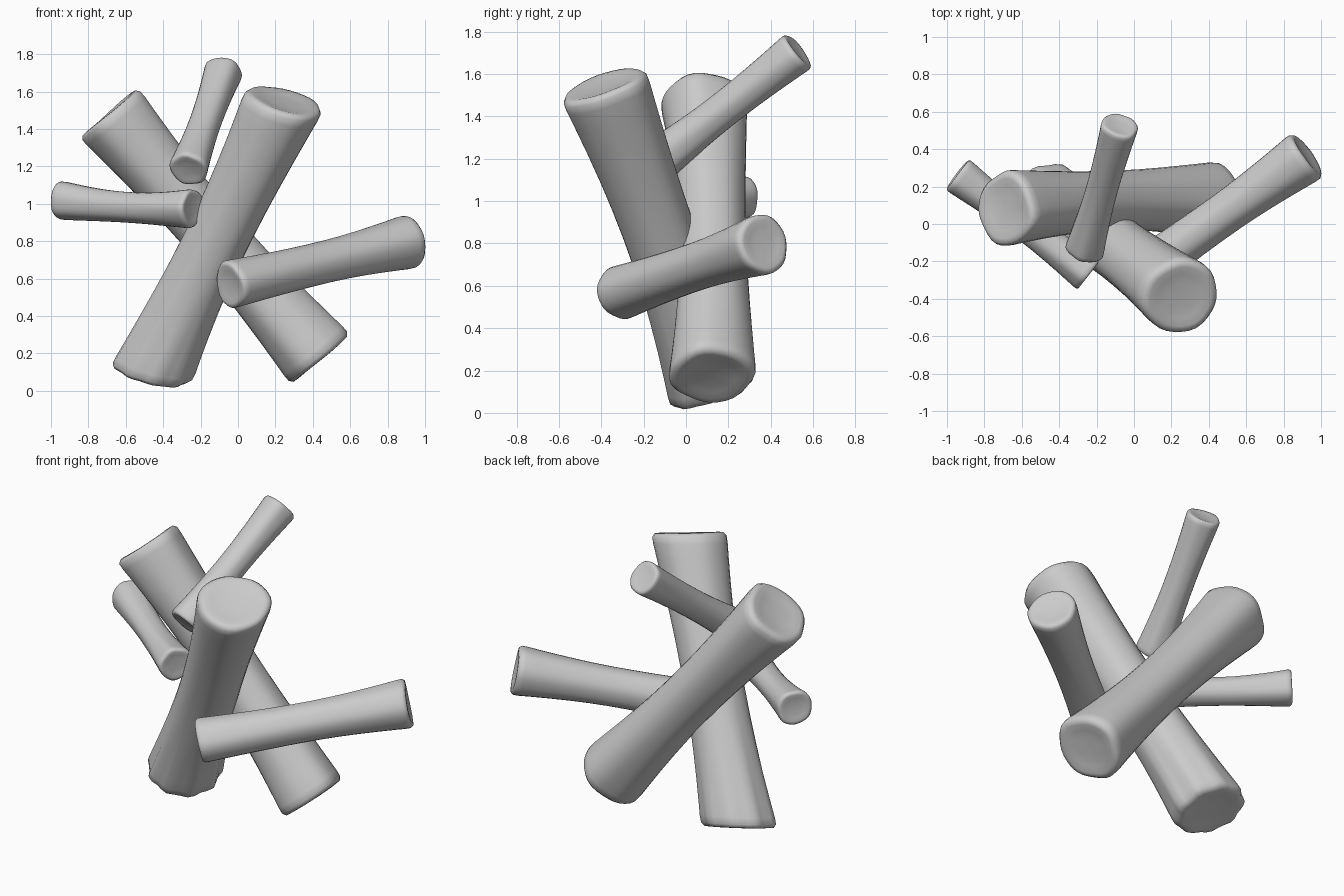
import bpy, bmesh, math, random
from mathutils import Vector

if "Cube" in bpy.data.objects:
    bpy.data.objects.remove(bpy.data.objects["Cube"])

SIDES = 32


def log(name, p0, p1, r0, rm, r1, lobes0, lobes1, seed, tilt=0.02,
        bend=(0, 0, 0), cut0=(0, 0, 0), cut1=(0, 0, 0)):
    """Log from p0 to p1: end radii r0, r1, waist rm; lobes = (count, depth) of rim waviness;
    bend = sag at the middle; cut0, cut1 = slant of the sawn ends."""
    rnd = random.Random(seed)
    a, b = Vector(p0), Vector(p1)
    bend, cut0, cut1 = Vector(bend), Vector(cut0), Vector(cut1)
    axis = (b - a).normalized()
    length = (b - a).length
    u = axis.cross(Vector((0, 1, 0))).normalized()
    v = axis.cross(u)
    ph = [rnd.uniform(0, math.tau) for _ in range(4)]

    # (distance along axis, radius factor) of a rounded, dished end
    end = [(0.05, 0.35), (0.03, 0.6), (-0.01, 0.8), (0.0, 0.92), (0.1, 1.0), (0.3, 1.0)]
    rings = [(d * r0, k * r0, 1.0, 0.0) for d, k in end]
    n = 10
    for i in range(n):
        t = (i + 0.5) / n
        s = 0.3 * r0 + t * (length - 0.3 * (r0 + r1))
        w0 = max(0, 1 - t / 0.45) ** 1.6
        w1 = max(0, (t - 0.55) / 0.45) ** 1.6
        rings.append((s, rm + (r0 - rm) * w0 + (r1 - rm) * w1, w0, w1))
    rings += [(length - d * r1, k * r1, 0.0, 1.0) for d, k in reversed(end)]

    bm = bmesh.new()
    loops = []
    for s, r, w0, w1 in rings:
        loop = []
        t = min(1, max(0, s / length))
        sag = bend * 4 * t * (1 - t)
        for j in range(SIDES):
            th = math.tau * j / SIDES
            # faint grooves along the trunk, stronger waves at the rims
            k = 1 + 0.01 * math.sin(3 * th + ph[0]) + 0.01 * math.sin(7 * th + ph[1])
            k += w0 * lobes0[1] * math.sin(lobes0[0] * th + ph[2])
            k += w1 * lobes1[1] * math.sin(lobes1[0] * th + ph[3])
            radial = (u * math.cos(th) + v * math.sin(th)) * r * k
            wob = tilt * r * (w0 * math.sin(2 * th + ph[1]) + w1 * math.sin(2 * th + ph[0]))
            wob += radial.dot(cut0) * w0 + radial.dot(cut1) * w1
            loop.append(bm.verts.new(a + sag + axis * (s + wob) + radial))
        loops.append(loop)
    for la, lb in zip(loops, loops[1:]):
        for j in range(SIDES):
            m = (j + 1) % SIDES
            bm.faces.new((la[j], la[m], lb[m], lb[j]))
    # dished end caps
    c0 = bm.verts.new(a + axis * 0.06 * r0)
    c1 = bm.verts.new(b - axis * 0.06 * r1)
    for j in range(SIDES):
        m = (j + 1) % SIDES
        bm.faces.new((c0, loops[0][m], loops[0][j]))
        bm.faces.new((c1, loops[-1][j], loops[-1][m]))
    bmesh.ops.recalc_face_normals(bm, faces=bm.faces)
    for f in bm.faces:
        f.smooth = True
    me = bpy.data.meshes.new(name)
    bm.to_mesh(me)
    bm.free()
    ob = bpy.data.objects.new(name, me)
    bpy.context.collection.objects.link(ob)
    return ob


# two large crossing logs
log("front_log", (-0.465, 0.13, 0.095), (0.25, -0.39, 1.55), 0.206, 0.17, 0.208, (9, 0.04), (3, 0.015), 1,
    0.01, (0, 0.012, 0), (0.25, 0, 0), (0.2, 0, 0))
log("back_log", (-0.69, 0.08, 1.485), (0.44, 0.12, 0.17), 0.198, 0.16, 0.2, (4, 0.035), (4, 0.03), 2,
    bend=(0, 0.022, 0))

# three smaller branches
log("right_branch", (-0.045, -0.32, 0.565), (0.925, 0.37, 0.80), 0.128, 0.113, 0.142, (3, 0.03), (3, 0.02), 3)
log("upper_branch", (-0.265, -0.145, 1.18), (-0.075, 0.53, 1.71), 0.103, 0.085, 0.1, (5, 0.03), (4, 0.03), 4)
log("left_branch", (-0.945, 0.265, 1.02), (-0.24, -0.265, 0.975), 0.104, 0.082, 0.102, (4, 0.03), (5, 0.03), 5,
    bend=(0, 0, -0.015))
